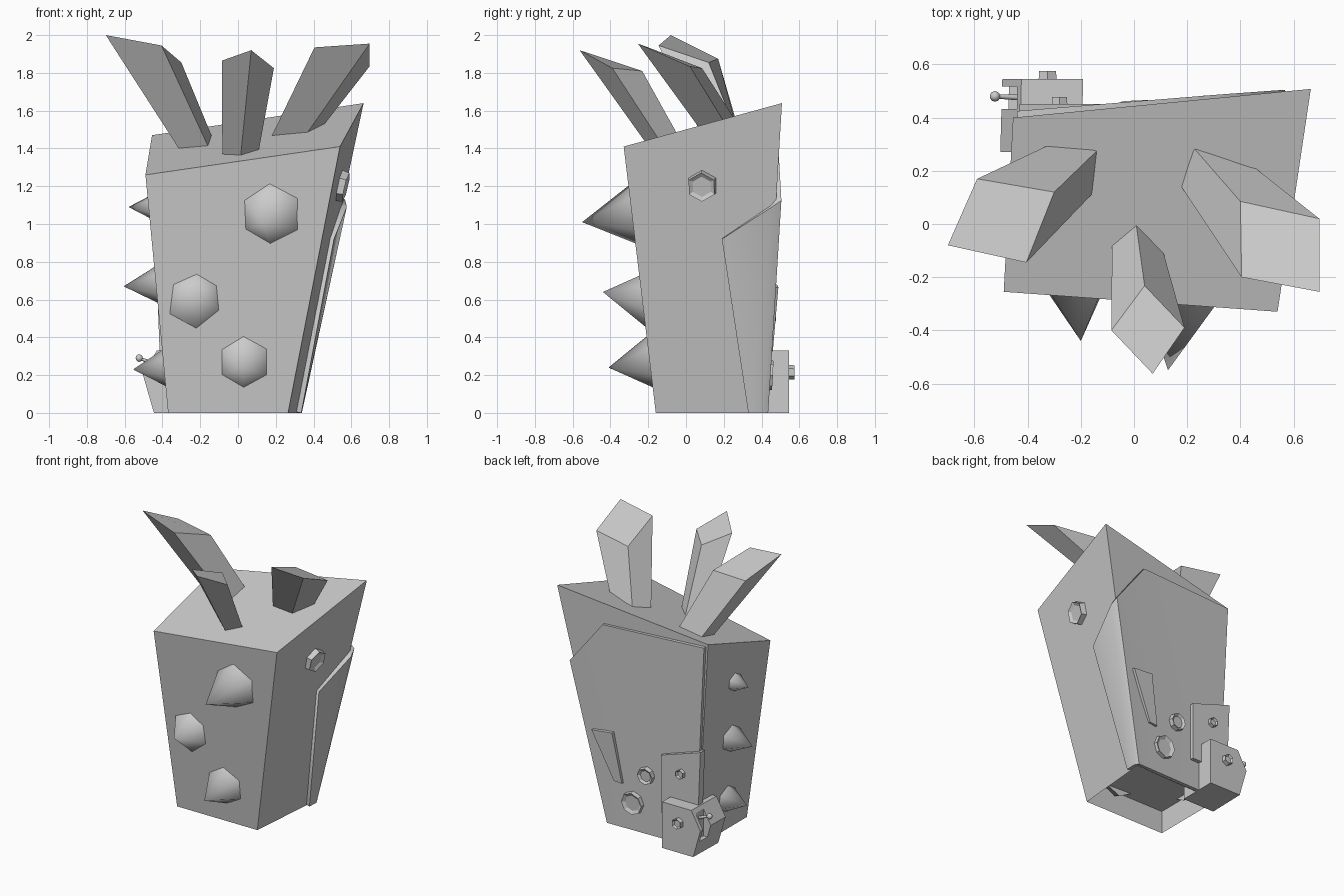
import bpy, bmesh, math
from mathutils import Vector, Matrix

if "Cube" in bpy.data.objects:
    bpy.data.objects.remove(bpy.data.objects["Cube"])


def finish(name, bm, smooth=None):
    bmesh.ops.recalc_face_normals(bm, faces=bm.faces[:])
    mesh = bpy.data.meshes.new(name)
    bm.to_mesh(mesh)
    bm.free()
    obj = bpy.data.objects.new(name, mesh)
    bpy.context.collection.objects.link(obj)
    if smooth:
        smooth_by_angle(obj, smooth)
    return obj


def smooth_by_angle(obj, degrees):
    bpy.ops.object.select_all(action='DESELECT')
    obj.select_set(True)
    bpy.context.view_layer.objects.active = obj
    bpy.ops.object.shade_smooth_by_angle(angle=math.radians(degrees))


def loft(lower, upper):
    """Closed solid between two matching polygons."""
    bm = bmesh.new()
    a = [bm.verts.new(p) for p in lower]
    b = [bm.verts.new(p) for p in upper]
    n = len(a)
    base = bm.faces.new(a[::-1])
    bm.faces.new(b)
    for i in range(n):
        j = (i + 1) % n
        bm.faces.new((a[i], a[j], b[j], b[i]))
    return bm, base


def frame(pos, axis):
    rot = Vector(axis).to_track_quat('Z', 'Y').to_matrix().to_4x4()
    return Matrix.Translation(pos) @ rot


def spike(name, base, tip, r, bury=0.25):
    base, tip = Vector(base), Vector(tip)
    k = 1 + bury
    start = tip + (base - tip) * k
    bm = bmesh.new()
    bmesh.ops.create_cone(bm, cap_ends=True, segments=6, radius1=r * k, radius2=0,
                          depth=(tip - start).length,
                          matrix=frame((start + tip) / 2, tip - start))
    finish(name, bm, 70)


def bolt(name, pos, axis, r, depth=0.05, sides=6):
    """Prism head with a sunken centre."""
    bm = bmesh.new()
    bmesh.ops.create_cone(bm, cap_ends=True, segments=sides, radius1=r, radius2=r * 0.92, depth=depth)
    top = max(bm.faces, key=lambda f: f.calc_center_median().z)
    bmesh.ops.inset_region(bm, faces=[top], thickness=r * 0.27)
    bmesh.ops.translate(bm, verts=top.verts[:], vec=(0, 0, -depth * 0.25))
    bm.transform(frame(pos, axis))
    finish(name, bm)


# Tapered body with a recess underneath
bm, base = loft([(-.37, -.16, 0), (.265, -.16, 0), (.315, .41, 0), (-.37, .40, 0)],
                [(-.49, -.255, 1.26), (.54, -.33, 1.41), (.665, .508, 1.64), (-.455, .40, 1.47)])
bmesh.ops.recalc_face_normals(bm, faces=bm.faces[:])
bmesh.ops.inset_region(bm, faces=[base], thickness=0.004)
bmesh.ops.translate(bm, verts=base.verts[:], vec=(0, 0, 0.16))
finish("body", bm)

# Three slanted crest blocks, sunk a little into the top
crests = {
    "crest_left": ([(-.32, .13, 1.41), (-.165, .105, 1.425), (-.145, .27, 1.48), (-.335, .29, 1.46)],
                   [(-.70, -.08, 2.0), (-.405, -.145, 1.945), (-.30, .12, 1.855), (-.59, .17, 1.875)]),
    "crest_middle": ([(.015, -.17, 1.37), (.113, -.116, 1.405), (.01, -.015, 1.42), (-.083, -.09, 1.38)],
                     [(.07, -.563, 1.92), (.19, -.39, 1.825), (.04, -.232, 1.81), (-.085, -.40, 1.865)]),
    "crest_right": ([(.185, .13, 1.48), (.375, .08, 1.495), (.463, .205, 1.535), (.23, .28, 1.52)],
                    [(.405, -.20, 1.935), (.697, -.255, 1.955), (.697, .02, 1.835), (.40, .085, 1.825)]),
}
for name, (low, high) in crests.items():
    low, high = [Vector(p) for p in low], [Vector(p) for p in high]
    sunk = [p + (p - q) * 0.1 for p, q in zip(low, high)]
    finish(name, loft(sunk, high)[0])

# Spikes on the front and left sides: base centre, tip, radius
spikes = [((.17, -.275, 1.05), (.128, -.55, 1.01), .16),
          ((-.22, -.215, .61), (-.20, -.44, .64), .14),
          ((.03, -.185, .27), (.02, -.41, .24), .14),
          ((-.455, .10, 1.09), (-.58, .12, 1.09), .065),
          ((-.425, .10, .68), (-.605, .11, .67), .10),
          ((-.385, .10, .24), (-.555, .10, .23), .10)]
for i, s in enumerate(spikes):
    spike(f"spike_{i + 1}", *s)

# Back panel wrapping round the right rear corner
top = [(.508, .19, .92), (.576, .455, 1.09), (.568, .505, 1.125), (.32, .487, 1.44), (-.44, .425, 1.45)]
low = [(.335, .33, 0), (.338, .405, 0), (.322, .435, 0), (.20, .432, 0), (-.37, .42, 0)]
mesh = bpy.data.meshes.new("back_panel")
mesh.from_pydata(low + top, [], [(i, i + 1, i + 6, i + 5) for i in range(4)])
panel = bpy.data.objects.new("back_panel", mesh)
bpy.context.collection.objects.link(panel)
mod = panel.modifiers.new("thickness", 'SOLIDIFY')
mod.thickness = 0.03
mod.offset = -1
bpy.context.view_layer.objects.active = panel
panel.select_set(True)
bpy.ops.object.modifier_apply(modifier=mod.name)
smooth_by_angle(panel, 65)

# Raised strip and plate on the back
strip_in = [(.407, .44, .665), (.25, .43, .68), (.187, .41, .325), (.25, .41, .33)]
strip_out = [(.407, .489, .665), (.25, .482, .68), (.187, .458, .325), (.25, .46, .33)]
finish("back_strip", loft(strip_in, strip_out)[0])
plate = [(-.12, .61), (-.43, .71), (-.41, .2), (-.12, .2)]
finish("back_plate", loft([(x, .40, z) for x, z in plate], [(x, .452, z) for x, z in plate])[0])

# Five-sided box on the left rear corner, with a slot cut for the lever
prof = [(-.195, 0), (-.445, 0), (-.503, .2), (-.43, .33), (-.195, .33)]
box = finish("corner_box", loft([(x, .27, z) for x, z in prof], [(x * .985, .545, z) for x, z in prof])[0])
bm = bmesh.new()
bmesh.ops.create_cube(bm, size=1, matrix=Matrix.Translation((-.50, .475, .21)) @ Matrix.Diagonal((.12, .085, .20, 1)))
cutter = finish("slot_cutter", bm)
cutter.hide_render = True
cutter.hide_set(True)
cut = box.modifiers.new("slot", 'BOOLEAN')
cut.operation = 'DIFFERENCE'
cut.solver = 'EXACT'
cut.object = cutter
bpy.context.view_layer.objects.active = box
bpy.ops.object.modifier_apply(modifier=cut.name)
bpy.data.objects.remove(cutter)

# Lever with a ball end
a, b = Vector((-.42, .475, .25)), Vector((-.523, .48, .29))
bm = bmesh.new()
bmesh.ops.create_cone(bm, cap_ends=True, segments=8, radius1=.011, radius2=.008,
                      depth=(b - a).length, matrix=frame((a + b) / 2, b - a))
bmesh.ops.create_uvsphere(bm, u_segments=10, v_segments=6, radius=.02, matrix=Matrix.Translation(b))
finish("lever", bm, 50)

# Bolts and round studs
bolt("side_bolt", (.548, .085, 1.20), (1, -.12, -.24), .085)
bolt("box_bolt", (-.325, .55, .215), (0, 1, 0), .04)
bolt("plate_bolt", (-.28, .452, .52), (0, 1, 0), .035)
bolt("stud_upper", (.007, .437, .425), (-.05, 1, -.05), .062, sides=8)
bolt("stud_lower", (.115, .433, .20), (-.03, 1, -.05), .085, sides=8)
